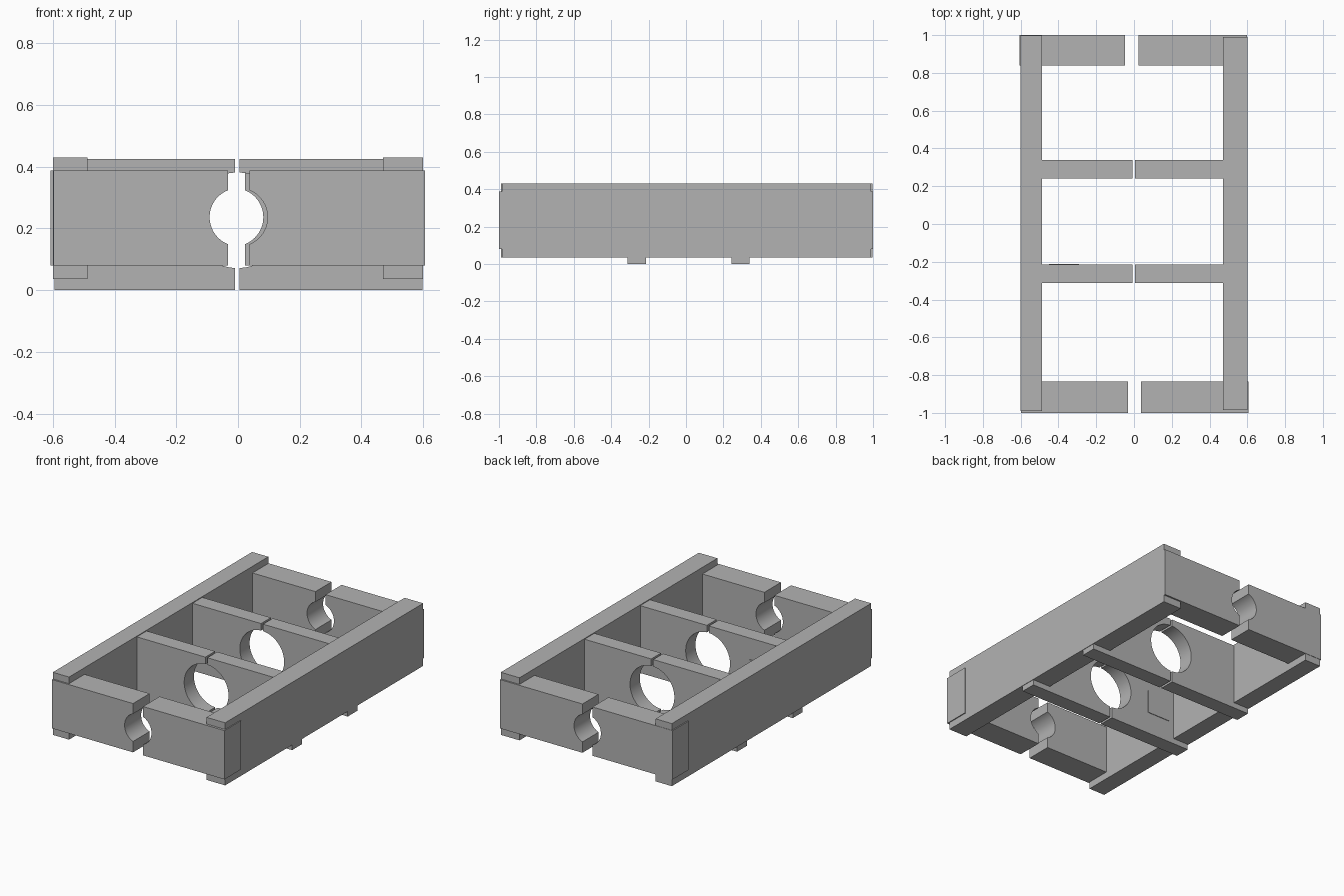
import bpy, bmesh, math

cube = bpy.data.objects.get("Cube")
if cube:
    bpy.data.objects.remove(cube, do_unlink=True)

grey = bpy.data.materials.new("plain grey")
grey.use_nodes = True
colour = (0.45, 0.45, 0.45, 1)
grey.diffuse_color = colour
grey.node_tree.nodes["Principled BSDF"].inputs["Base Color"].default_value = colour


def extrude_profile(name, points, y0, y1):
    """Extrude an (x, z) outline from y0 to y1."""
    bm = bmesh.new()
    face = bm.faces.new([bm.verts.new((x, y0, z)) for x, z in points])
    result = bmesh.ops.extrude_face_region(bm, geom=[face])
    moved = [v for v in result["geom"] if isinstance(v, bmesh.types.BMVert)]
    bmesh.ops.translate(bm, verts=moved, vec=(0, y1 - y0, 0))
    bmesh.ops.recalc_face_normals(bm, faces=bm.faces)
    mesh = bpy.data.meshes.new(name)
    bm.to_mesh(mesh)
    bm.free()
    mesh.materials.append(grey)
    obj = bpy.data.objects.new(name, mesh)
    bpy.context.collection.objects.link(obj)
    bpy.ops.object.select_all(action='DESELECT')
    obj.select_set(True)
    bpy.context.view_layer.objects.active = obj
    bpy.ops.object.shade_smooth_by_angle(angle=math.radians(30))
    return obj


def box(name, x0, x1, y0, y1, z0, z1):
    return extrude_profile(name, [(x0, z0), (x1, z0), (x1, z1), (x0, z1)], y0, y1)


def half_wall(name, outer, inner, y0, y1, z0, z1, hole_x, hole_z, radius, steps=24):
    """Wall half whose inner edge is bitten by a round hole."""
    side = math.copysign(1, outer)
    start = math.acos(side * (inner - hole_x) / radius)
    arc = []
    for i in range(steps + 1):
        a = -start + 2 * start * i / steps
        arc.append((hole_x + side * radius * math.cos(a),
                    hole_z + radius * math.sin(a)))
    points = [(outer, z0), (inner, z0)] + arc + [(inner, z1), (outer, z1)]
    return extrude_profile(name, points, y0, y1)


# Long side rails
box("right_rail", -0.6, -0.487, -0.99, 0.998, 0.035, 0.43)
box("left_rail", 0.47, 0.6, -0.985, 0.99, 0.035, 0.43)

# Thick end walls with a wide slot and a small round hole
for label, y0, y1, shift, outers in (("front", -1, -0.835, 0.002, (-0.598, 0.606)),
                                     ("back", 0.84, 1, -0.012, (-0.607, 0.598))):
    for side, outer in zip(("right", "left"), outers):
        inner = shift + math.copysign(0.035, outer)
        half_wall(f"{label}_{side}_end_wall", outer, inner, y0, y1,
                  0.08, 0.388, shift, 0.236, 0.094)

# Inner dividers with a narrow slot and a large round hole, feet below the rails
for label, y0 in (("front", -0.313), ("back", 0.242)):
    for side, outer, inner in (("right", -0.595, -0.009), ("left", 0.597, 0.005)):
        half_wall(f"{label}_{side}_divider", outer, inner, y0, y0 + 0.098,
                  0, 0.425, -0.002, 0.226, 0.155)

# Thin raised patch on the front divider
box("divider_patch", -0.45, -0.29, -0.216, -0.211, 0.14, 0.29)
